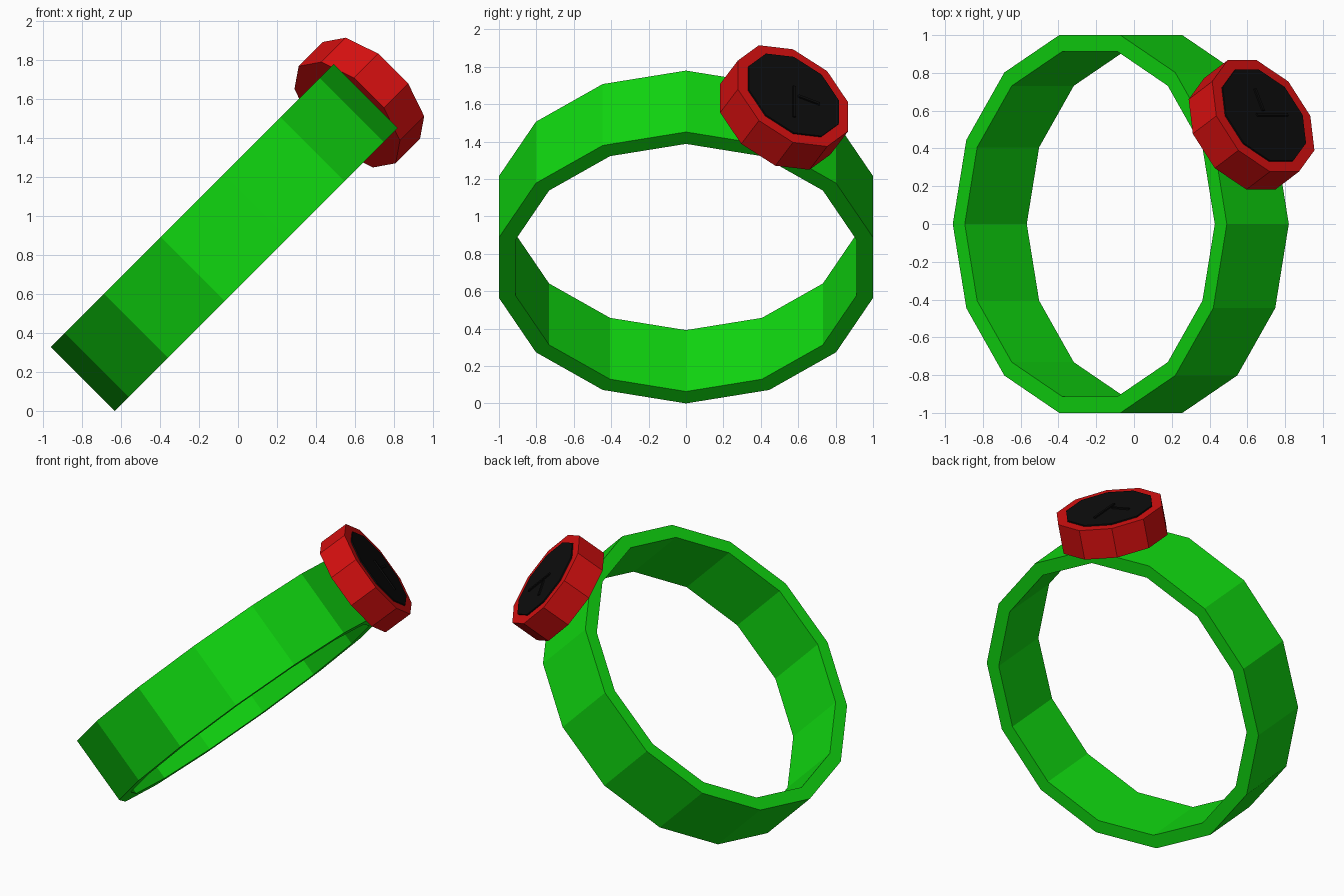
import bpy
import bmesh
from math import sin, cos, pi, radians
from mathutils import Matrix, Vector

cube = bpy.data.objects.get("Cube")
if cube:
    bpy.data.objects.remove(cube, do_unlink=True)


def make_material(name, color):
    mat = bpy.data.materials.new(name)
    mat.use_nodes = True
    mat.diffuse_color = (*color, 1)
    bsdf = next(n for n in mat.node_tree.nodes if n.type == 'BSDF_PRINCIPLED')
    bsdf.inputs["Base Color"].default_value = (*color, 1)
    return mat


green = make_material("bright green", (0.005, 0.68, 0.005))
red = make_material("red", (0.68, 0.005, 0.005))
black = make_material("black", (0.004, 0.004, 0.004))


def add_object(name, bm, mat, matrix):
    bmesh.ops.recalc_face_normals(bm, faces=bm.faces)
    mesh = bpy.data.meshes.new(name)
    bm.to_mesh(mesh)
    bm.free()
    mesh.materials.append(mat)
    obj = bpy.data.objects.new(name, mesh)
    obj.matrix_world = matrix
    bpy.context.collection.objects.link(obj)
    return obj


def frame(x, y, z, origin):
    return Matrix.Translation(origin) @ Matrix((x, y, z)).transposed().to_4x4()


def disc(name, sides, radius, low, high, mat, matrix):
    bm = bmesh.new()
    ring = [bm.verts.new((radius * cos(2 * pi * i / sides),
                          radius * sin(2 * pi * i / sides), low)) for i in range(sides)]
    base = bm.faces.new(ring)
    top = bmesh.ops.extrude_face_region(bm, geom=[base], use_keep_orig=True)["geom"]
    bmesh.ops.translate(bm, vec=(0, 0, high - low),
                        verts=[v for v in top if isinstance(v, bmesh.types.BMVert)])
    return add_object(name, bm, mat, matrix)


def bar(name, size, centre, mat, matrix):
    bm = bmesh.new()
    bmesh.ops.create_cube(bm, size=1)
    bmesh.ops.scale(bm, vec=size, verts=bm.verts)
    bmesh.ops.translate(bm, vec=centre, verts=bm.verts)
    return add_object(name, bm, mat, matrix)


# Tilted frame of the band: up-slope, sideways, and the band's axis
slope = Vector((1, 0, 1)).normalized()
side = Vector((0, 1, 0))
axis = slope.cross(side)
centre = Vector((-0.07, 0, 0.89))

# Strap: a 14-sided hoop with a rectangular section
SIDES, OUTER, INNER, HALF = 14, 1.026, 0.936, 0.232
bm = bmesh.new()
section = ((OUTER, -HALF), (OUTER, HALF), (INNER, HALF), (INNER, -HALF))
loops = []
for i in range(SIDES):
    a = 2 * pi * i / SIDES
    loops.append([bm.verts.new((r * cos(a), r * sin(a), h)) for r, h in section])
for i, loop in enumerate(loops):
    following = loops[(i + 1) % SIDES]
    for j in range(4):
        k = (j + 1) % 4
        bm.faces.new((loop[j], following[j], following[k], loop[k]))
add_object("strap", bm, green, frame(slope, side, axis, centre))

# Watch case, dial and hands, facing outward from the strap
angle = radians(28.2)
outward = slope * cos(angle) + side * sin(angle)
face_frame = frame(axis, outward.cross(axis), outward, centre + outward * 1.111)
disc("case", 10, 0.352, -0.1, 0.1, red, face_frame)
disc("dial", 10, 0.287, 0.1, 0.109, black, face_frame)
bar("long_hand", (0.23, 0.016, 0.01), (-0.055, 0, 0.113), black, face_frame)
# The short hand points along the strap
tangent_sign = 1 if outward.cross(axis).y > 0 else -1
bar("short_hand", (0.016, 0.13, 0.01), (0, 0.09 * tangent_sign, 0.113), black, face_frame)
